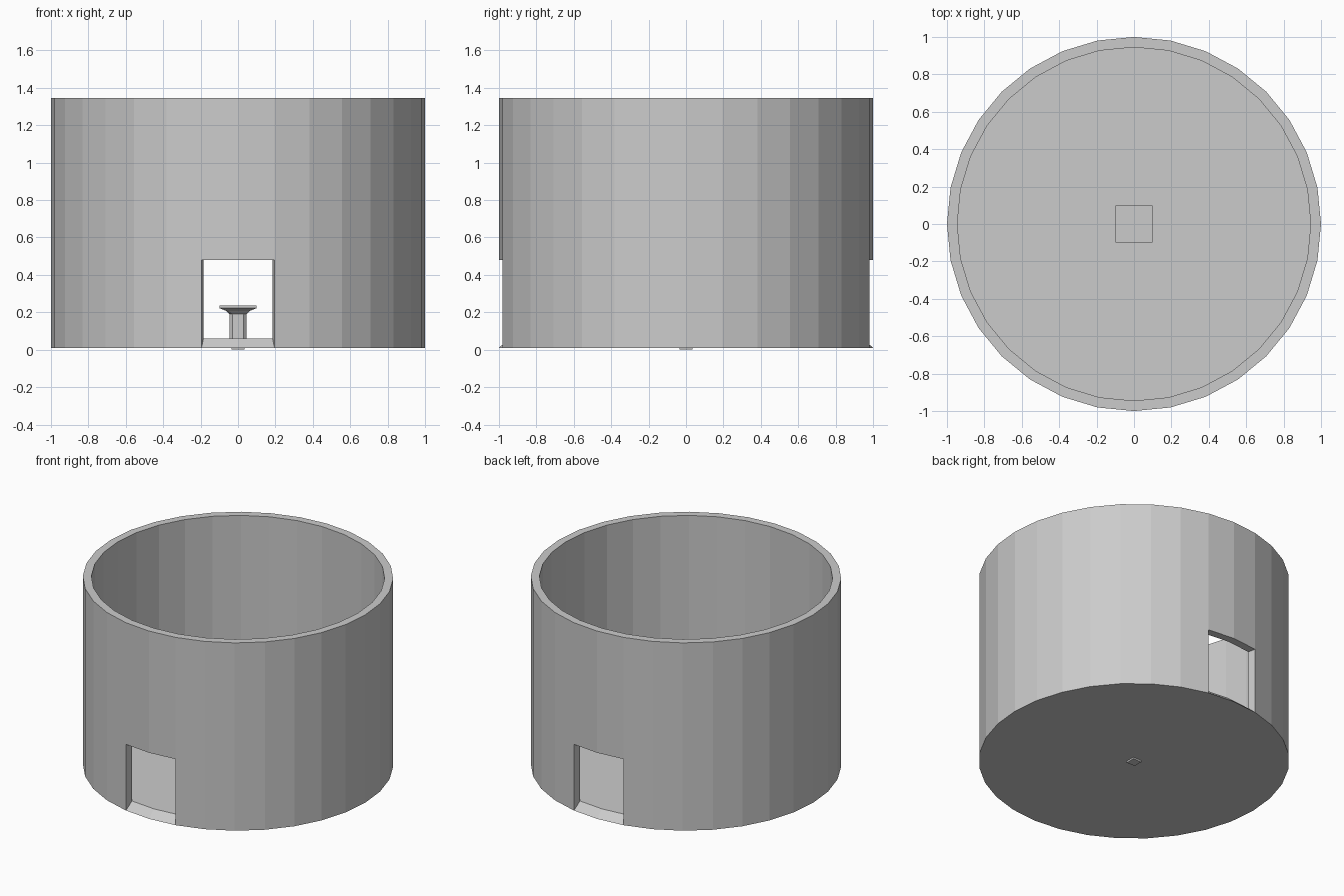
import bpy, bmesh, math

if "Cube" in bpy.data.objects:
    bpy.data.objects.remove(bpy.data.objects["Cube"])

SIDES, R_OUT, R_IN = 32, 1.0, 0.945
Z_BASE, Z_FLOOR, Z_DOOR, Z_TOP = 0.01, 0.06, 0.48, 1.345


def finish(bm, name):
    bmesh.ops.remove_doubles(bm, verts=bm.verts, dist=1e-5)
    bmesh.ops.recalc_face_normals(bm, faces=bm.faces)
    mesh = bpy.data.meshes.new(name)
    bm.to_mesh(mesh)
    bm.free()
    obj = bpy.data.objects.new(name, mesh)
    bpy.context.collection.objects.link(obj)
    return obj


# Round open-topped shell with a floor and two doorways (front and back)
bm = bmesh.new()


def ring(r, z):
    return [bm.verts.new((r * math.cos(2 * math.pi * i / SIDES),
                          r * math.sin(2 * math.pi * i / SIDES), z))
            for i in range(SIDES)]


out_base, out_door, out_top = [ring(R_OUT, z) for z in (Z_BASE, Z_DOOR, Z_TOP)]
in_floor, in_door, in_top = [ring(R_IN, z) for z in (Z_FLOOR, Z_DOOR, Z_TOP)]
q = SIDES // 4
doors = {q - 1, q, 3 * q - 1, 3 * q}


def band(a, b, i):
    j = (i + 1) % SIDES
    bm.faces.new((a[i], a[j], b[j], b[i]))


for i in range(SIDES):
    band(out_door, out_top, i)
    band(out_top, in_top, i)
    band(in_top, in_door, i)
    if i in doors:
        band(out_base, in_floor, i)     # sloping sill
        band(out_door, in_door, i)      # lintel
    else:
        band(out_base, out_door, i)
        band(in_door, in_floor, i)
for i in (q - 1, q + 1, 3 * q - 1, 3 * q + 1):   # door jambs
    bm.faces.new((out_base[i], out_door[i], in_door[i], in_floor[i]))
bm.faces.new(out_base)
bm.faces.new(in_floor)
finish(bm, "round_wall")

# Central pedestal: chamfered stem flaring to a square plate
# (half width, half width of the flat side, height)
bm = bmesh.new()
profile = [(0.033, 0.033, 0.0), (0.035, 0.035, 0.01), (0.045, 0.03, 0.03),
           (0.045, 0.03, 0.19), (0.065, 0.05, 0.208), (0.1, 0.1, 0.222),
           (0.1, 0.1, 0.235)]
rings = []
for h, c, z in profile:
    pts = [(h, -c), (h, c), (c, h), (-c, h), (-h, c), (-h, -c), (-c, -h), (c, -h)]
    rings.append([bm.verts.new((x, y, z)) for x, y in pts])
for a, b in zip(rings, rings[1:]):
    for i in range(8):
        j = (i + 1) % 8
        bm.faces.new((a[i], a[j], b[j], b[i]))
bm.faces.new(rings[0])
bm.faces.new(rings[-1])
finish(bm, "pedestal")
